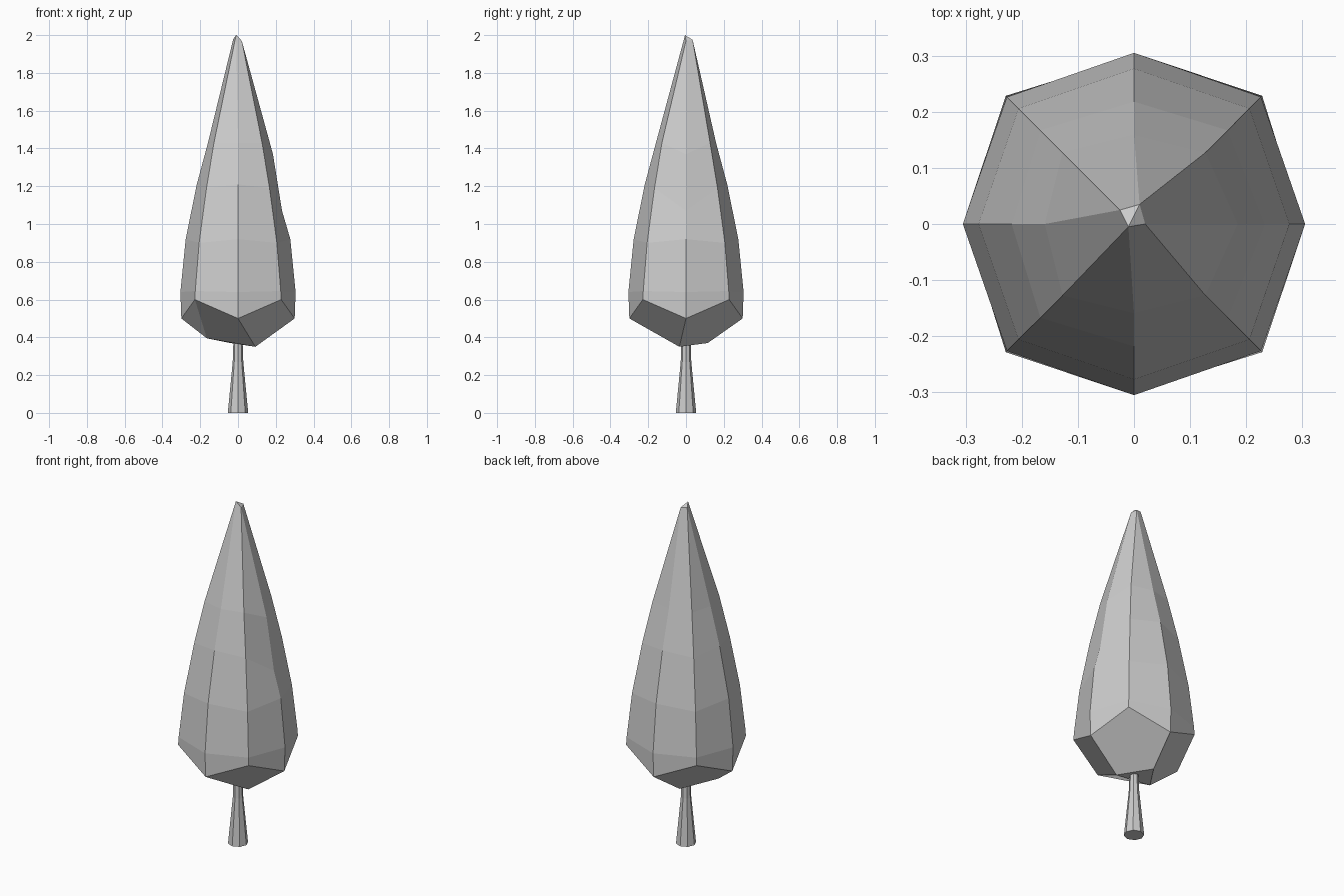
import bpy, bmesh
from math import cos, sin, pi

if "Cube" in bpy.data.objects:
    bpy.data.objects.remove(bpy.data.objects["Cube"])


def finish(bm, name):
    bmesh.ops.recalc_face_normals(bm, faces=bm.faces[:])
    mesh = bpy.data.meshes.new(name)
    bm.to_mesh(mesh)
    bm.free()
    bpy.context.collection.objects.link(bpy.data.objects.new(name, mesh))


def bridge(bm, a, b):
    n = len(a)
    for i in range(n):
        j = (i + 1) % n
        loop = list(dict.fromkeys([a[i], a[j], b[j], b[i]]))
        bm.faces.new(loop)


def ring(bm, even, odd):
    """Eight-sided ring; even corners lie on the axes, odd on the diagonals (radius, z)."""
    out = []
    for i in range(8):
        r, z = odd if i % 2 else even
        out.append(bm.verts.new((r * cos(i * pi / 4), r * sin(i * pi / 4), z)))
    return out


# Foliage: faceted octagonal cone with a zigzag lower rim
bm = bmesh.new()
levels = [((0.300, 0.50), (0.323, 0.60)),
          ((0.305, 0.64), (0.320, 0.645)),
          ((0.277, 0.92), (0.291, 0.90)),
          ((0.218, 1.21), (0.236, 1.19)),
          ((0.159, 1.43), (0.180, 1.43))]
rings = [ring(bm, *lv) for lv in levels]
# Slight irregularity of the right-hand ridge
rings[3][0].co = (0.233, 0, 1.07)
rings[4][0].co = (0.185, 0, 1.37)
for lower, upper in zip(rings, rings[1:]):
    bridge(bm, lower, upper)

# Tip: four cap corners shared by pairs of ridges
tr, tl, bl, br = [bm.verts.new(p) for p in
                  ((0.01, 0.035, 1.975), (-0.025, 0.025, 1.98),
                   (-0.01, -0.005, 2.0), (0.02, 0.0, 1.97))]
bridge(bm, rings[-1], [br, tr, tr, tl, tl, bl, bl, br])
bm.faces.new((tr, tl, bl))
bm.faces.new((tr, bl, br))

# Underside: rim drawn down to a tilted triangle
a, b, c = [bm.verts.new(p) for p in
           ((0.092, -0.035, 0.35), (-0.04, 0.115, 0.37), (-0.165, -0.065, 0.395))]
px, pp, py, mp, mx, mm, my, pm = rings[0]
for f in ((a, my, pm, px), (a, px, pp, py, b), (b, py, mp, mx, c),
          (c, mx, mm), (c, mm, my, a), (a, b, c)):
    bm.faces.new(f)
finish(bm, "foliage")

# Trunk: tapered, flared at the foot
bm = bmesh.new()
rings = [ring(bm, (r, z), (r, z)) for r, z in
         ((0.054, 0), (0.028, 0.27), (0.023, 0.42))]
for lower, upper in zip(rings, rings[1:]):
    bridge(bm, lower, upper)
bm.faces.new(rings[0])
bm.faces.new(rings[-1])
finish(bm, "trunk")
